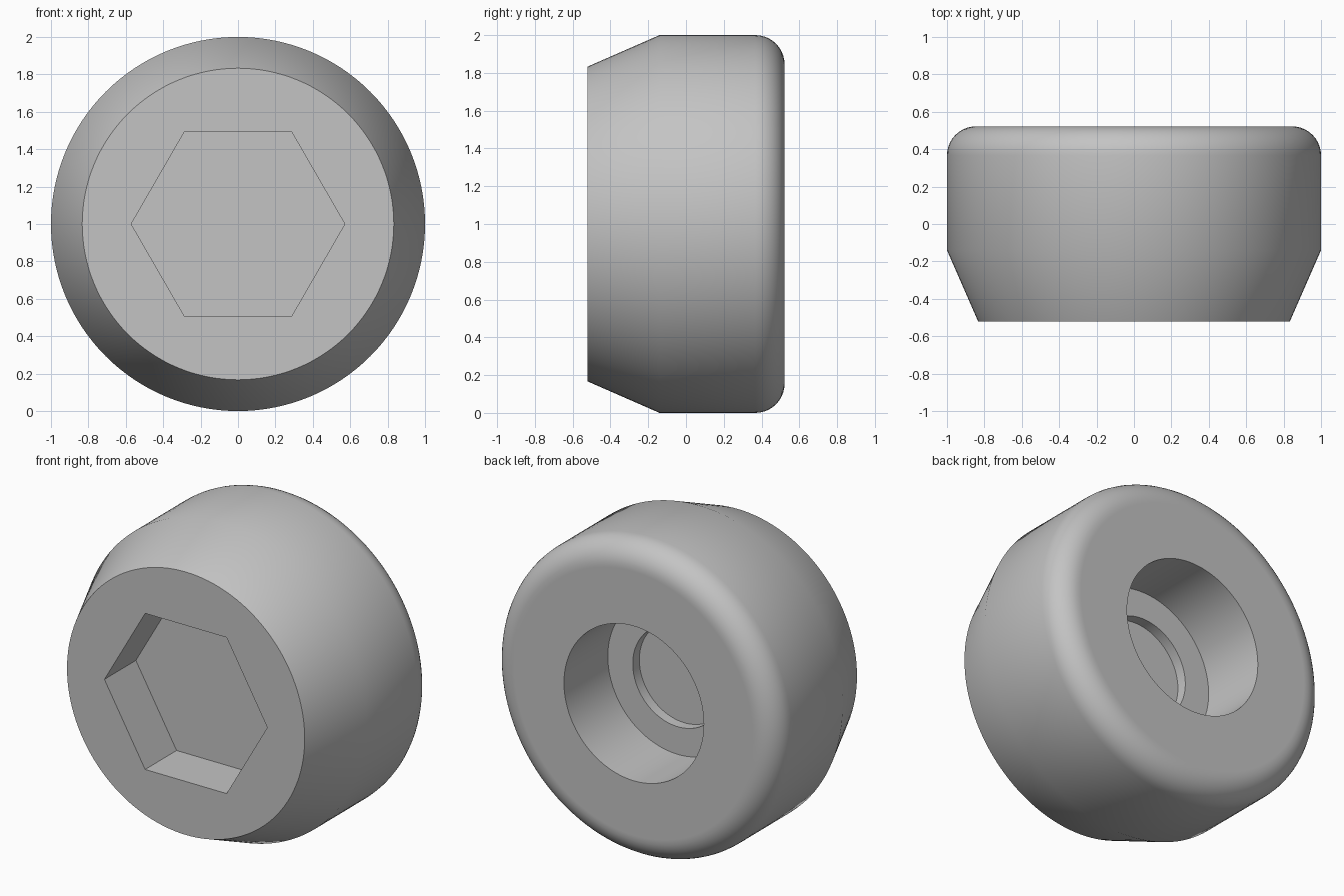
import bpy
import bmesh
import math
from mathutils import Matrix, Vector

old = bpy.data.objects.get("Cube")
if old:
    bpy.data.objects.remove(old, do_unlink=True)

CENTRE = Vector((0, 0, 1))
HALF = 0.522         # half the depth along y
FILLET = 0.155       # rounded back rim
SEGMENTS = 128

grey = bpy.data.materials.new("plain grey")
grey.use_nodes = True
colour = (0.55, 0.55, 0.55, 1)
grey.diffuse_color = colour
grey.node_tree.nodes["Principled BSDF"].inputs["Base Color"].default_value = colour


def make_object(name, bm):
    bmesh.ops.recalc_face_normals(bm, faces=bm.faces)
    mesh = bpy.data.meshes.new(name)
    bm.to_mesh(mesh)
    bm.free()
    mesh.materials.append(grey)
    obj = bpy.data.objects.new(name, mesh)
    bpy.context.collection.objects.link(obj)
    return obj


# Profile (radius, y): front chamfer, rounded back rim, stepped bore
profile = [(0.833, -HALF), (1, -0.14)]
for i in range(11):
    a = math.radians(90 * i / 10)
    profile.append((1 - FILLET + FILLET * math.cos(a),
                    HALF - FILLET + FILLET * math.sin(a)))
profile += [(0.835, HALF), (0.49, HALF), (0.49, 0.083),
            (0.315, 0.083), (0.315, 0.017)]

# Turned body
bm = bmesh.new()
verts = [bm.verts.new((r, y, 1)) for r, y in profile]
edges = [bm.edges.new(pair) for pair in zip(verts, verts[1:])]
bmesh.ops.spin(bm, geom=verts + edges, cent=CENTRE, axis=(0, 1, 0),
               angle=math.tau, steps=SEGMENTS, use_merge=True)
bmesh.ops.remove_doubles(bm, verts=bm.verts, dist=1e-5)
bmesh.ops.holes_fill(bm, edges=[e for e in bm.edges if e.is_boundary], sides=0)
body = make_object("socket_cap_body", bm)

# Hexagonal cutter for the front socket, corners pointing left and right
SOCKET_FLOOR = -HALF + 0.315
LENGTH = 0.6
bm = bmesh.new()
place = (Matrix.Translation((0, SOCKET_FLOOR - LENGTH / 2, 1))
         @ Matrix.Rotation(math.pi / 2, 4, 'X'))
bmesh.ops.create_cone(bm, cap_ends=True, segments=6, radius1=0.571,
                      radius2=0.571, depth=LENGTH)
corner = max(bm.verts, key=lambda v: v.co.x).co
turn = Matrix.Rotation(-math.atan2(corner.y, corner.x), 4, 'Z')
bmesh.ops.transform(bm, matrix=place @ turn, verts=bm.verts)
cutter = make_object("hex_socket_cutter", bm)
cutter.hide_render = True

# Cut the socket, then drop the cutter
bpy.context.view_layer.objects.active = body
body.select_set(True)
cut = body.modifiers.new("hex socket", 'BOOLEAN')
cut.operation = 'DIFFERENCE'
cut.solver = 'EXACT'
cut.object = cutter
bpy.ops.object.modifier_apply(modifier=cut.name)
bpy.data.objects.remove(cutter, do_unlink=True)

# Smooth curved walls, sharp rims
bpy.ops.object.select_all(action='DESELECT')
body.select_set(True)
bpy.context.view_layer.objects.active = body
bpy.ops.object.shade_smooth_by_angle(angle=math.radians(30))
